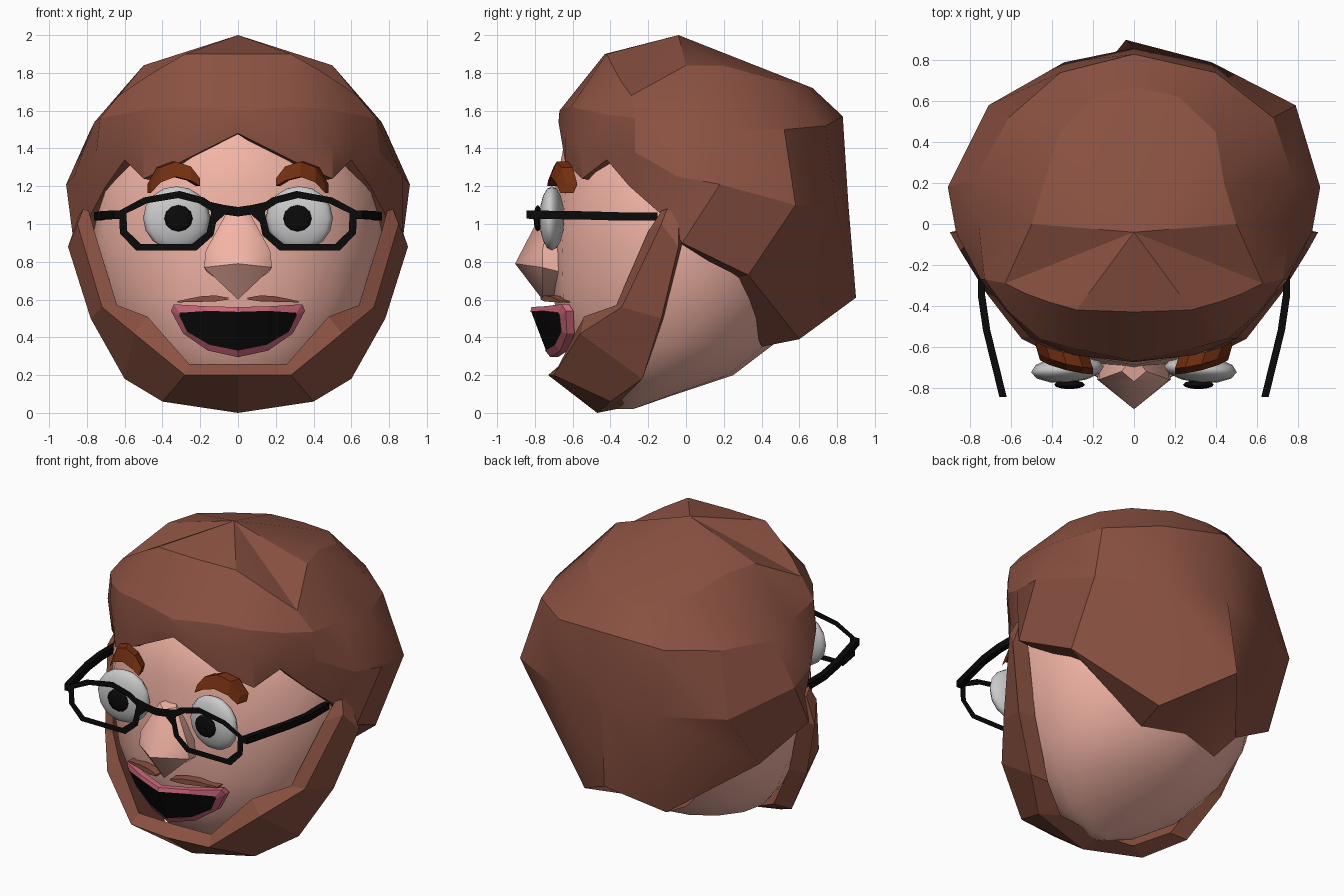
import bpy, bmesh, math

if "Cube" in bpy.data.objects:
    bpy.data.objects.remove(bpy.data.objects["Cube"])


def material(name, rgb):
    m = bpy.data.materials.new(name)
    m.diffuse_color = (*rgb, 1)
    m.use_nodes = True
    m.node_tree.nodes["Principled BSDF"].inputs["Base Color"].default_value = m.diffuse_color
    return m


SKIN = material("skin", (0.90, 0.46, 0.38))
HAIR = material("hair_brown", (0.255, 0.083, 0.053))
BROW = material("brow_brown", (0.17, 0.028, 0.005))
WHITE = material("eye_white", (0.75, 0.75, 0.75))
BLACK = material("black", (0.003, 0.003, 0.003))
LIP = material("lip_pink", (0.62, 0.14, 0.20))


def finish(ob, mat, mirror, angle):
    ob.data.materials.append(mat)
    if angle:
        bpy.ops.object.select_all(action='DESELECT')
        ob.select_set(True)
        bpy.context.view_layer.objects.active = ob
        bpy.ops.object.shade_smooth_by_angle(angle=math.radians(angle))
    if mirror:
        mod = ob.modifiers.new("mirror", 'MIRROR')
        mod.merge_threshold = 0.0005
    return ob


def mesh(name, verts, faces, mat, mirror=True, angle=0):
    bm = bmesh.new()
    vs = [bm.verts.new(v) for v in verts]
    for f in faces:
        bm.faces.new([vs[i] for i in f])
    bmesh.ops.recalc_face_normals(bm, faces=bm.faces[:])
    me = bpy.data.meshes.new(name)
    bm.to_mesh(me)
    bm.free()
    ob = bpy.data.objects.new(name, me)
    bpy.context.collection.objects.link(ob)
    return finish(ob, mat, mirror, angle)


def loft(name, rows, mat, closed=True, wrap=False, caps=(True, True), mirror=True, angle=0):
    """Bridge equal-length rows of points; rows may be closed and may wrap round."""
    n, m = len(rows[0]), len(rows)
    faces = []
    for i in range(m if wrap else m - 1):
        a, b = i * n, (i + 1) % m * n
        for j in range(n if closed else n - 1):
            k = (j + 1) % n
            faces.append((a + j, a + k, b + k, b + j))
    if closed and not wrap:
        if caps[0]:
            faces.append(tuple(range(n)))
        if caps[1]:
            faces.append(tuple(range((m - 1) * n, m * n)))
    return mesh(name, [p for r in rows for p in r], faces, mat, mirror, angle)


# head: stacked ovals (z, front y, back y, half width)
levels = [(0.02, -0.36, -0.28, 0.05), (0.10, -0.46, -0.05, 0.28), (0.20, -0.55, 0.25, 0.45),
          (0.36, -0.64, 0.46, 0.59), (0.60, -0.70, 0.62, 0.71), (0.90, -0.71, 0.70, 0.78),
          (1.20, -0.69, 0.70, 0.76), (1.50, -0.63, 0.66, 0.62), (1.66, -0.42, 0.50, 0.42)]
rings = []
for z, f, b, w in levels:
    angs = [2 * math.pi * i / 16 for i in range(16)]
    rings.append([(w * math.sin(a), (f + b) / 2 - (b - f) / 2 * math.cos(a), z) for a in angs])
loft("head", rings, SKIN, mirror=False, angle=60)

# hair: columns from crown to hairline, front to back, then a turned-in rim
columns = [
    [(0, -.43, 1.9), (0, -.67, 1.6), (0, -.675, 1.54), (0, -.665, 1.48)],
    [(.28, -.42, 1.9), (.28, -.61, 1.62), (.30, -.64, 1.45), (.30, -.64, 1.33)],
    [(.42, -.38, 1.82), (.46, -.56, 1.61), (.50, -.56, 1.42), (.50, -.55, 1.24)],
    [(.53, -.34, 1.75), (.62, -.42, 1.58), (.62, -.43, 1.46), (.60, -.42, 1.34)],
    [(.63, -.29, 1.68), (.73, -.27, 1.56), (.75, -.27, 1.38), (.70, -.30, 1.20)],
    [(.50, .0, 1.84), (.76, 0, 1.54), (.87, -.04, 1.25), (.78, -.13, 1.05)],
    [(.44, .20, 1.84), (.78, .22, 1.5), (.91, .18, 1.21), (.87, -.02, .90)],
    [(.40, .45, 1.77), (.68, .52, 1.5), (.79, .58, 1.10), (.76, .33, .73)],
    [(.22, .62, 1.74), (.40, .74, 1.52), (.38, .79, 1.10), (.31, .60, .39)],
    [(0, .67, 1.72), (0, .83, 1.57), (0, .86, 1.10), (-.04, .90, .61)]]
for c in columns:
    x, y, z = c[3]
    c.append((x * .78, y * .78, z - .02))
columns[8][4], columns[9][4] = (.28, .40, .35), (0, .47, .37)
# left half is a mirror, a little narrower toward the back
left = [[(-x * (.9 if y > .4 else 1), y, z) for x, y, z in c] for c in columns[8:0:-1]]
rows = columns + left
n = len(rows)
verts = [p for r in rows for p in r] + [(0, -.04, 2.0)]
faces = [(i * 5 + j, i * 5 + j + 1, (i + 1) % n * 5 + j + 1, (i + 1) % n * 5 + j)
         for i in range(n) for j in range(4)]
faces += [(i * 5, (i + 1) % n * 5, n * 5) for i in range(n)]
mesh("hair", verts, faces, HAIR, mirror=False, angle=25)

# beard: four-sided band from ear to chin
beard = [
    [(.79, -.13, 1.07), (.82, -.10, 1.08), (.84, -.04, 1.05), (.79, -.04, 1.05)],
    [(.76, -.20, .96), (.85, -.13, 1.0), (.90, -.04, .88), (.80, -.02, .90)],
    [(.64, -.37, .57), (.72, -.34, .56), (.78, -.13, .50), (.66, -.12, .50)],
    [(.48, -.54, .51), (.55, -.56, .42), (.60, -.23, .18), (.47, -.23, .18)],
    [(.26, -.65, .26), (.28, -.70, .20), (.40, -.40, .06), (.28, -.34, .07)],
    [(0, -.66, .26), (0, -.73, .20), (0, -.47, 0), (0, -.32, .03)]]
loft("beard", beard, HAIR, caps=(True, False))

# nose
mesh("nose", [(0, -.905, .79), (0, -.77, 1.05), (.06, -.72, 1.06), (.17, -.76, .86),
              (.18, -.76, .77), (0, -.76, .60), (0, -.64, 1.08), (.16, -.64, .86),
              (.16, -.64, .74), (0, -.66, .62)],
     [(0, 1, 3), (1, 2, 3), (0, 3, 4), (0, 4, 5), (1, 6, 2), (2, 6, 7, 3),
      (3, 7, 8, 4), (4, 8, 9, 5)], SKIN, angle=30)


# mouth and lips share one bowed surface
def bow(x, z, d=0.0):
    return (x, -.825 + .35 * x + .4 * x * x + .38 * (.55 - z) + d, z)


inner = [(0, .535), (.16, .54), (.31, .53), (.31, .515), (.27, .43), (.15, .36), (0, .33)]
outer = [(0, .56), (.18, .565), (.34, .575), (.355, .54), (.29, .42), (.16, .33), (0, .295)]
mesh("mouth", [bow(*p) for p in inner],
     [(0, 1, 5, 6), (1, 2, 3, 4), (1, 4, 5)], BLACK)
loft("lips", [[bow(*a, -.005), bow(*b, .01), bow(*b, .05), bow(*a, .05)]
              for a, b in zip(inner, outer)], LIP, caps=(False, False))

# moustache
loft("moustache", [[(x, y, a), (x, y, b), (x, y + .06, b), (x, y + .06, a)] for x, y, a, b in
                   [(.05, -.77, .60, .61), (.12, -.75, .59, .622), (.20, -.72, .588, .617),
                    (.32, -.67, .585, .592)]], HAIR)

# eyebrows: arched bar, inner end further forward
loft("eyebrows", [[(x, y, a), (x, y + .03, b), (x + .02, y + .09, b), (x + .02, y + .07, a)]
                  for x, y, a, b in [(.20, -.735, 1.20, 1.24), (.25, -.73, 1.23, 1.305),
                                     (.33, -.715, 1.25, 1.33), (.41, -.69, 1.22, 1.30),
                                     (.46, -.665, 1.165, 1.21)]], BROW)


# eyes and pupils
def ball(name, loc, size, turn, mat, seg, ring):
    bpy.ops.mesh.primitive_uv_sphere_add(segments=seg, ring_count=ring, location=loc)
    ob = bpy.context.object
    ob.name, ob.scale = name, size
    ob.rotation_euler = (0, 0, turn)
    finish(ob, mat, False, 35)


for side, s in (("right", 1), ("left", -1)):
    ball(side + "_eye", (s * .325, -.71, 1.03), (.178, .066, .17), -s * .08, WHITE, 12, 8)
    ball(side + "_pupil", (s * .315, -.785, 1.03), (.075, .022, .07), 0, BLACK, 12, 6)

# glasses: paper-thin rims and bridge, solid temples
Y = -.845
rim = [(.10, 1.085), (.18, 1.14), (.31, 1.175), (.50, 1.14), (.63, 1.07), (.625, .95),
       (.54, .86), (.22, .86), (.13, .94)]
loft("glasses_rims", [[(x, Y, z), (.37 + (x - .37) * .85, Y, 1.01 + (z - 1.01) * .77)]
                      for x, z in rim], BLACK, closed=False, wrap=True)
loft("glasses_bridge", [[(0, Y, 1.04), (0, Y, 1.09)], [(.07, Y, 1.05), (.07, Y, 1.10)],
                        [(.125, Y, 1.00), (.16, Y, 1.12)]], BLACK, closed=False)
loft("glasses_temples", [[(x - .018, y, z - .022), (x + .018, y, z - .022),
                          (x + .018, y, z + .022), (x - .018, y, z + .022)]
                         for x, y, z in [(.64, Y, 1.05), (.72, -.52, 1.045),
                                         (.745, -.35, 1.04), (.745, -.15, 1.04)]], BLACK)
